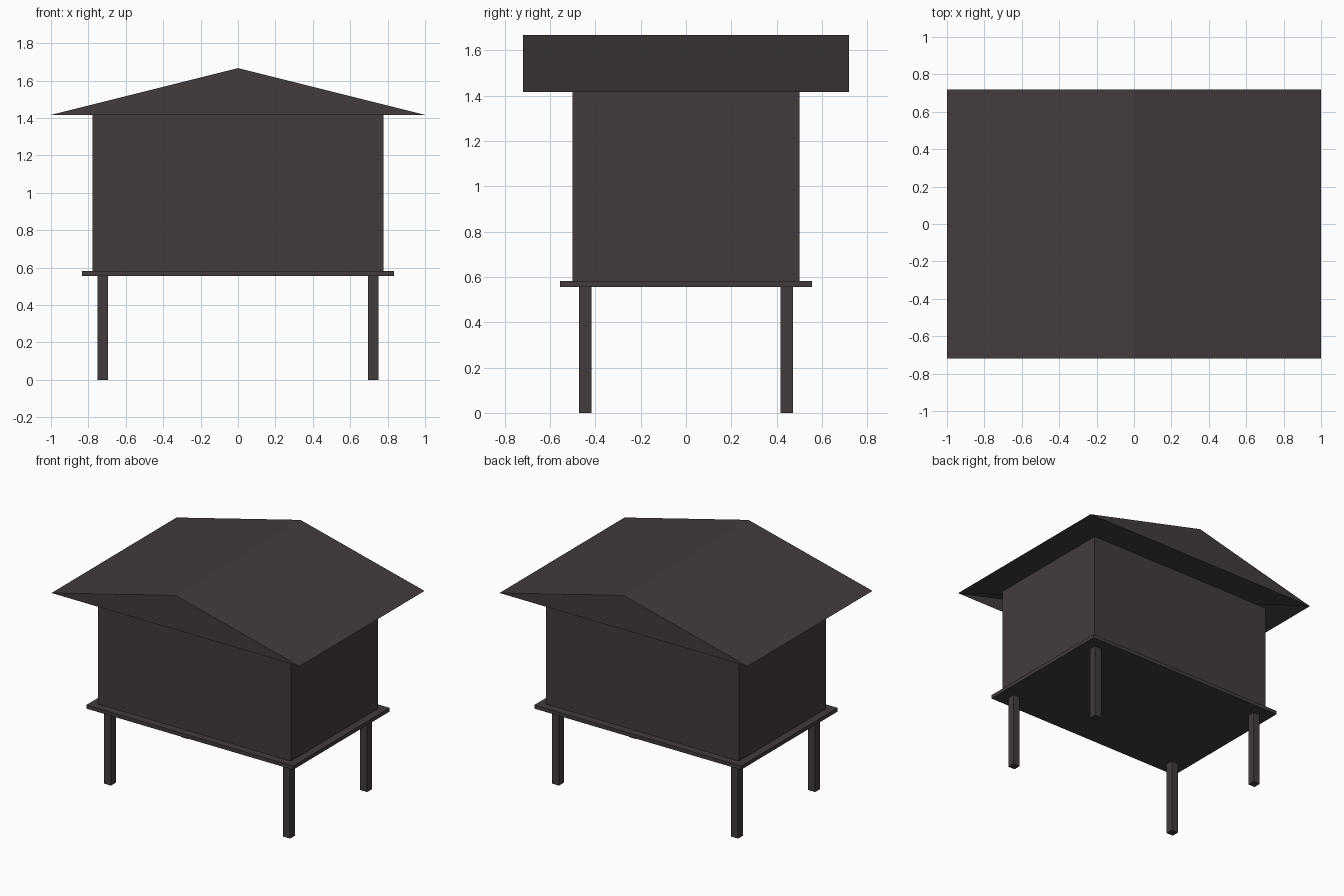
import bpy
import bmesh

if "Cube" in bpy.data.objects:
    bpy.data.objects.remove(bpy.data.objects["Cube"])

# One dark brown-grey colour throughout
mat = bpy.data.materials.new("dark weathered wood")
mat.diffuse_color = (0.055, 0.045, 0.044, 1)
mat.use_nodes = True
mat.node_tree.nodes["Principled BSDF"].inputs["Base Color"].default_value = mat.diffuse_color


def finish(name, bm):
    mesh = bpy.data.meshes.new(name)
    bm.to_mesh(mesh)
    bm.free()
    mesh.materials.append(mat)
    obj = bpy.data.objects.new(name, mesh)
    bpy.context.collection.objects.link(obj)
    return obj


def box(name, cx, cy, sx, sy, z0, z1):
    bm = bmesh.new()
    bmesh.ops.create_cube(bm, size=1)
    for v in bm.verts:
        v.co = (cx + v.co.x * sx, cy + v.co.y * sy,
                z0 + (v.co.z + 0.5) * (z1 - z0))
    return finish(name, bm)


LEG_TOP, FLOOR_TOP, WALL_TOP, RIDGE = 0.556, 0.583, 1.417, 1.667

# Four square stilts
for y, depth in ((-0.444, "front"), (0.444, "back")):
    for x, side in ((-0.722, "left"), (0.722, "right")):
        box(f"{depth}_{side}_stilt", x, y, 0.056, 0.056, 0, LEG_TOP)

# Floor platform and cabin walls
box("floor_platform", 0, 0, 1.667, 1.111, LEG_TOP, FLOOR_TOP)
box("cabin_walls", 0, 0, 1.556, 1.0, FLOOR_TOP, WALL_TOP)

# Gable roof, with overhanging eaves
bm = bmesh.new()
front, back = [[bm.verts.new((x, y, z)) for x, z in
                ((-1, WALL_TOP), (1, WALL_TOP), (0, RIDGE))]
               for y in (-0.72, 0.72)]
bm.faces.new(front)                                      # front gable
bm.faces.new(back[::-1])                                 # back gable
bm.faces.new((front[1], back[1], back[2], front[2]))     # right slope
bm.faces.new((front[2], back[2], back[0], front[0]))     # left slope
# Soffit covers only the back right half, the rest is open
bm.faces.new((front[1], back[0], back[1]))
finish("gable_roof", bm)
